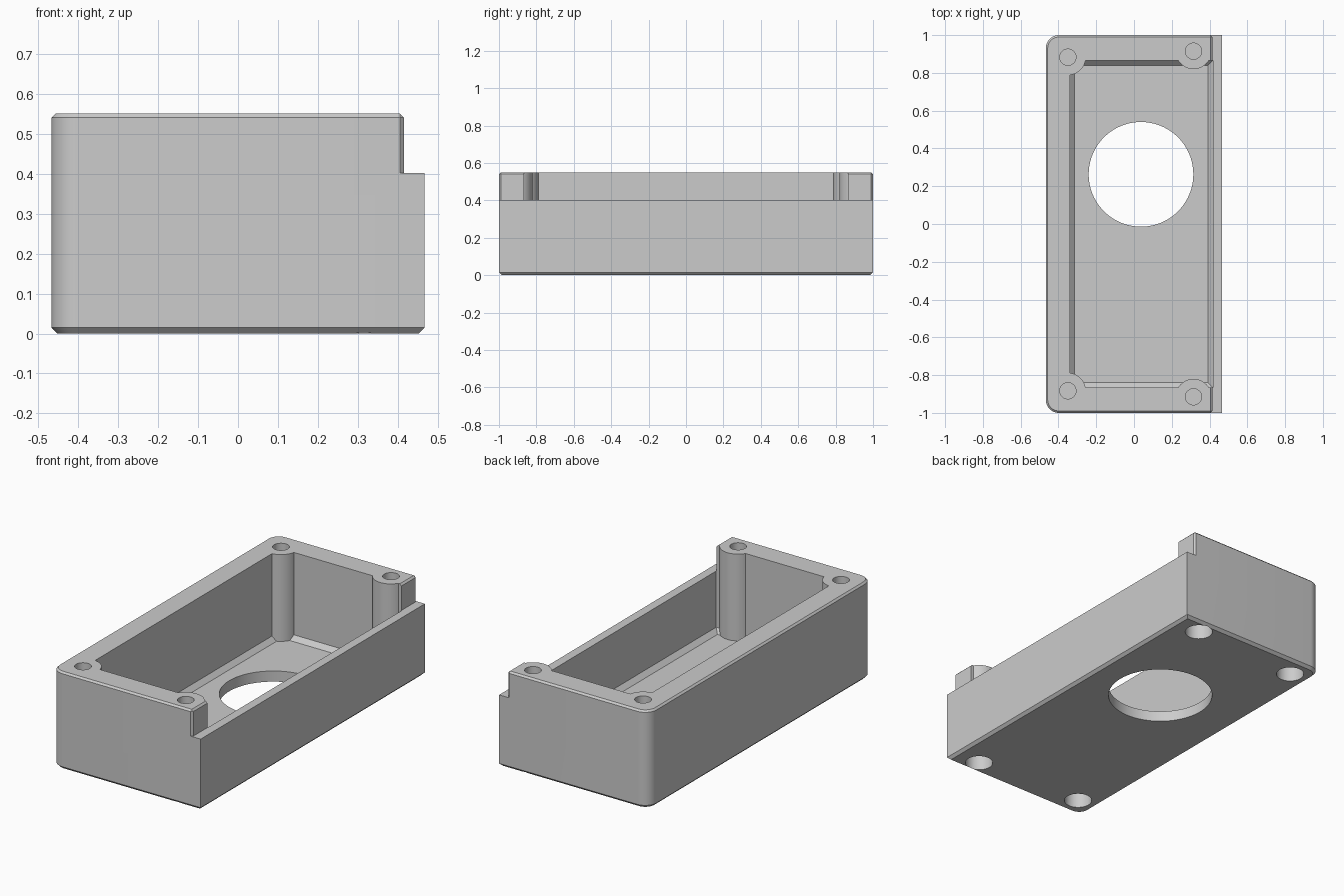
import bpy, bmesh
from math import sin, cos, pi

if "Cube" in bpy.data.objects:
    bpy.data.objects.remove(bpy.data.objects["Cube"])

grey = bpy.data.materials.new("light_grey")
grey.use_nodes = True
colour = (0.6, 0.6, 0.6, 1)
grey.diffuse_color = colour
grey.node_tree.nodes["Principled BSDF"].inputs["Base Color"].default_value = colour


def loft(name, rings):
    """Closed solid through (outline, height) rings of equal point count."""
    bm = bmesh.new()
    loops = [[bm.verts.new((x, y, z)) for x, y in pts] for pts, z in rings]
    n = len(loops[0])
    for low, high in zip(loops, loops[1:]):
        for i in range(n):
            j = (i + 1) % n
            bm.faces.new((low[i], low[j], high[j], high[i]))
    bm.faces.new(loops[0][::-1])
    bm.faces.new(loops[-1])
    bmesh.ops.recalc_face_normals(bm, faces=bm.faces)
    mesh = bpy.data.meshes.new(name)
    bm.to_mesh(mesh)
    bm.free()
    mesh.materials.append(grey)
    ob = bpy.data.objects.new(name, mesh)
    bpy.context.collection.objects.link(ob)
    return ob


def circle(x, y, r, n=48):
    return [(x + r * cos(2 * pi * i / n), y + r * sin(2 * pi * i / n)) for i in range(n)]


def cylinder(name, x, y, r, z0, z1, n=48):
    pts = circle(x, y, r, n)
    return loft(name, [(pts, z0), (pts, z1)])


def subtract(target, cutter):
    """Cut one solid out of another and discard the cutter."""
    cutter.hide_render = True
    mod = target.modifiers.new("cut", 'BOOLEAN')
    mod.operation = 'DIFFERENCE'
    mod.solver = 'EXACT'
    mod.object = cutter
    bpy.context.view_layer.update()
    graph = bpy.context.evaluated_depsgraph_get()
    mesh = bpy.data.meshes.new_from_object(target.evaluated_get(graph))
    target.modifiers.clear()
    target.data = mesh
    bpy.data.objects.remove(cutter)


def body_outline(inset):
    """Rectangle with square right corners and rounded left corners."""
    x, y, r = 0.467 - inset, 1 - inset, 0.07 - inset
    pts = [(x, -y), (x, y)]
    for side, start in ((1, pi / 2), (-1, pi)):
        for i in range(11):
            a = start + i * pi / 20
            pts.append((-x + r + r * cos(a), side * (y - r) + r * sin(a)))
    return pts


def cavity_outline(inset):
    x0, x1, y = -0.34 + inset, 0.417 - inset, 0.865 - inset
    return [(x0, -y), (x1, -y), (x1, y), (x0, y)]


def step_outline(shift):
    x, c = 0.415 - shift, 0.01
    return [(x - c, -1.1), (x - c, -1), (x, -1 + c), (x, 1 - c),
            (x - c, 1), (x - c, 1.1), (0.6, 1.1), (0.6, -1.1)]


# Outer shell with chamfered bottom and top edges
case = loft("enclosure_body", [(body_outline(0.015), 0), (body_outline(0), 0.015),
                               (body_outline(0), 0.54), (body_outline(0.01), 0.55)])

# Inner cavity, leaving the four screw posts standing
posts = [(x, s * y) for x, y in ((-0.35, 0.883), (0.315, 0.915)) for s in (-1, 1)]
cavity = loft("cavity_cutter", [(cavity_outline(0.025), 0.06), (cavity_outline(0), 0.085),
                                (cavity_outline(0), 0.7)])
for x, y in posts:
    subtract(cavity, cylinder("post", x, y, 0.095, -0.1, 0.8))
subtract(case, cavity)

# Lowered ledge along the right-hand wall
subtract(case, loft("ledge_cutter", [(step_outline(0), 0.402), (step_outline(0), 0.54),
                                     (step_outline(0.01), 0.55), (step_outline(0.01), 0.7)]))

# Round opening in the floor
subtract(case, cylinder("floor_opening", 0.037, 0.263, 0.277, -0.1, 0.2, 96))

# Screw holes from above and wider blind holes from below
for x, y in posts:
    subtract(case, cylinder("screw_hole", x, y, 0.043, 0.28, 0.7))
    subtract(case, cylinder("bottom_hole", x, y, 0.073, -0.1, 0.25))

bpy.ops.object.select_all(action='DESELECT')
case.select_set(True)
bpy.context.view_layer.objects.active = case
bpy.ops.object.shade_smooth_by_angle(angle=pi / 6)
